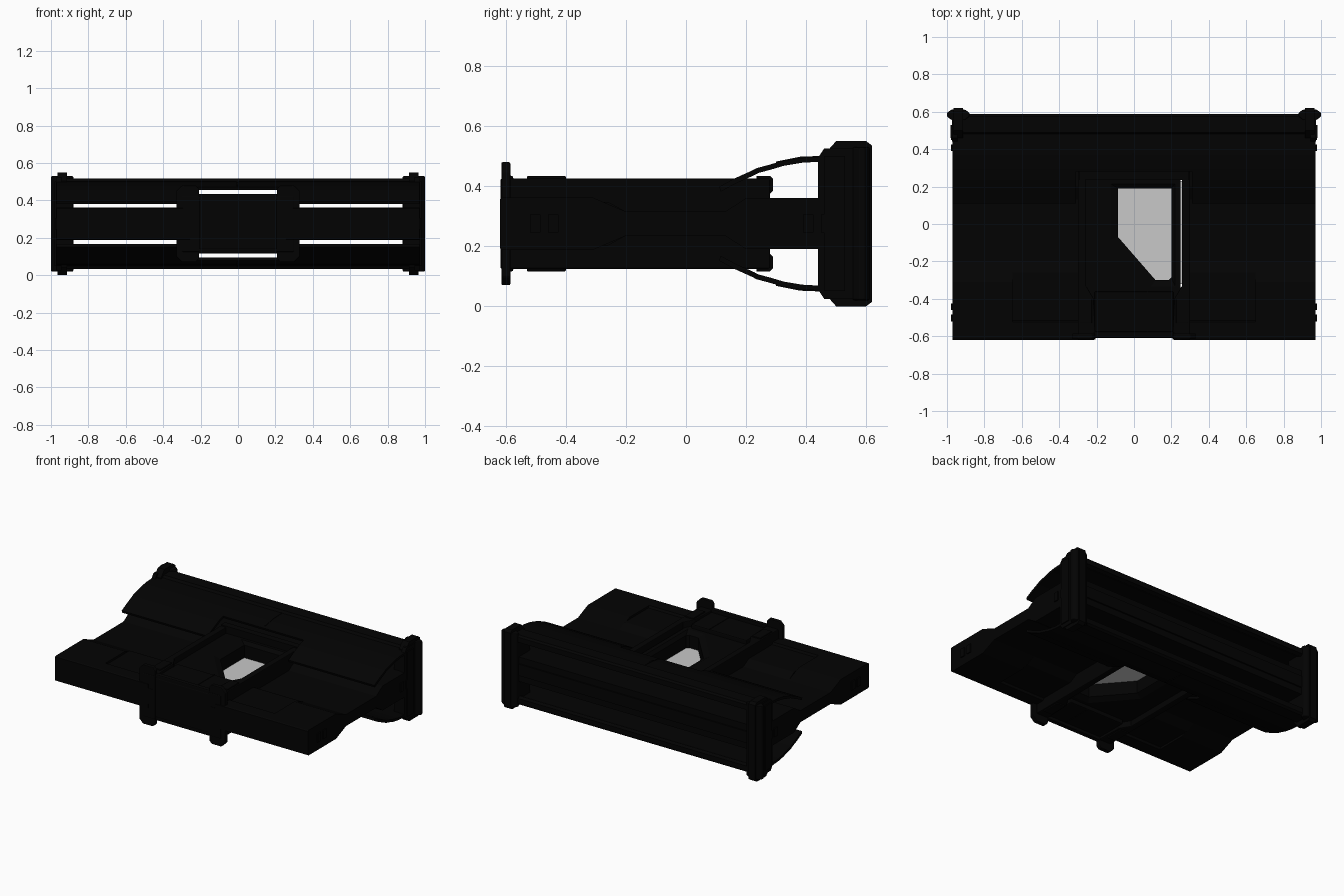
import bpy, bmesh, math

if "Cube" in bpy.data.objects:
    bpy.data.objects.remove(bpy.data.objects["Cube"])

H = 0.55  # total height; everything is mirrored about H / 2


def material(name, v):
    m = bpy.data.materials.new(name)
    m.diffuse_color = (v, v, v, 1)
    m.use_nodes = True
    m.node_tree.nodes["Principled BSDF"].inputs["Base Color"].default_value = m.diffuse_color
    return m


BLACK = material("hull black", 0.0008)
GREY = material("window grey", 0.58)


def finish(name, bm, mat=BLACK, bevel=0.0, smooth=False):
    bmesh.ops.recalc_face_normals(bm, faces=bm.faces)
    me = bpy.data.meshes.new(name)
    bm.to_mesh(me)
    bm.free()
    me.materials.append(mat)
    ob = bpy.data.objects.new(name, me)
    bpy.context.collection.objects.link(ob)
    if bevel:
        b = ob.modifiers.new("bevel", 'BEVEL')
        b.width, b.segments = bevel, 2
    if smooth:
        bpy.ops.object.select_all(action='DESELECT')
        ob.select_set(True)
        bpy.context.view_layer.objects.active = ob
        bpy.ops.object.shade_smooth_by_angle(angle=math.radians(30))
    return ob


def loft(name, rings, closed=False, **kw):
    """Join equal-length rings of points; closed links last ring to first."""
    bm = bmesh.new()
    vs = [[bm.verts.new(p) for p in r] for r in rings]
    n = len(vs[0])
    pairs = list(zip(vs, vs[1:]))
    if closed:
        pairs.append((vs[-1], vs[0]))
    for a, b in pairs:
        for i in range(n):
            j = (i + 1) % n
            bm.faces.new((a[i], a[j], b[j], b[i]))
    if not closed:
        bm.faces.new(vs[0])
        bm.faces.new(vs[-1])
    return finish(name, bm, **kw)


def profile_x(name, yz, x0, x1, **kw):
    return loft(name, [[(x, y, z) for y, z in yz] for x in (x0, x1)], **kw)


def plan_z(name, xy, z0, z1, **kw):
    return loft(name, [[(x, y, z) for x, y in xy] for z in (z0, z1)], **kw)


def box(name, x0, x1, y0, y1, z0, z1, **kw):
    return plan_z(name, [(x0, y0), (x1, y0), (x1, y1), (x0, y1)], z0, z1, **kw)


def flip(yz):
    return [(y, H - z) for y, z in yz]


def symmetric(top):
    return top + flip(top)[::-1]


# Hub: ring with a chamfered six-sided shaft through it
outer = [(-.27, .25), (.249, .25), (.249, -.35), (.21, -.605), (-.21, -.605), (-.27, -.35)]
rim = [(-.125, .215), (.22, .215), (.22, -.335), (.2, -.335), (.09, -.335), (-.125, -.085)]
shaft = [(-.085, .19), (.2, .19), (.2, -.285), (.185, -.3), (.115, -.3), (-.085, -.07)]
levels = [(outer, .165), (outer, .385), (rim, .385), (shaft, .365), (shaft, .185), (rim, .165)]
loft("hub", [[(x, y, z) for x, y in r] for r, z in levels], closed=True)
plan_z("window", [(x * 1.04, y * 1.02) for x, y in shaft], .272, .278, mat=GREY)
box("slot_window", .245, .26, -.32, .23, .272, .278, mat=GREY)
box("hub_nose", -.212, .212, -.61, -.36, .137, .413, bevel=.008)
box("nose_lip", -.215, .215, -.608, -.575, .115, .435, bevel=.008)
for z in (.41, .134):
    box("nose_seam", .07, .076, -.58, -.36, z, z + .006)

# Hub rails, fins and end blocks
for s, side in ((-1, "left"), (1, "right")):
    def xs(a, b):
        return min(s * a, s * b), max(s * a, s * b)

    box(f"hub_rail_{side}", *xs(.256, .3), -.36, .28, .124, .426, bevel=.006)
    rail = [(.205, -.618), (.3, -.618), (.3, -.33), (.256, -.33), (.215, -.4)]
    plan_z(f"rail_front_{side}", [(s * x, y) for x, y in rail], .124, .426, bevel=.006)
    box(f"rail_cap_{side}", *xs(.225, .29), -.53, -.4, .116, .434, bevel=.004)
    # Fin with cut outer corners
    fin = [(.208, .46), (.225, .48), (.3, .48), (.33, .45)]
    loft(f"front_fin_{side}", [[(s * x, y, z) for x, z in symmetric(fin)] for y in (-.615, -.585)],
         bevel=.005)
    box(f"fin_latch_{side}", *xs(.215, .285), -.62, -.6, .22, .33)

    # Wing: thick leading edge, thin waist, thick root at the rear
    tail = [(-.2, .315), (.13, .315), (.2, .36), (.57, .36)]
    profile_x(f"wing_outer_{side}", symmetric([(-.62, .357), (-.61, .362), (-.31, .362)] + tail),
              *xs(.65, .97))
    profile_x(f"wing_inner_{side}",
              symmetric([(-.62, .357), (-.61, .362), (-.525, .362), (-.515, .348), (-.26, .348)] + tail),
              *xs(.256, .65))
    for y0 in (-.52, -.46, .39, .45):
        box(f"wing_lug_{side}", *xs(.95, .978), y0, y0 + .035, .245, .305)

    # End post: side plate, rounded column and cap
    profile_x(f"post_plate_{side}",
              symmetric([(.445, .488), (.46, .49), (.575, .49)]), *xs(.885, .968))
    profile_x(f"post_edge_{side}",
              symmetric([(.44, .495), (.46, .525), (.58, .525)]), *xs(.945, .972))
    col = [(.88, .575), (.905, .555), (.975, .555), (1.0, .575),
           (1.0, .595), (.975, .612), (.905, .612), (.88, .595)]
    plan_z(f"post_column_{side}", [(s * x, y) for x, y in col], .02, .53, bevel=.006)
    profile_x(f"post_cap_{side}",
              symmetric([(.46, .505), (.5, .55), (.6, .55), (.62, .535)]), *xs(.915, .965))
    box(f"post_rib_{side}", *xs(.95, .98), .46, .53, .05, .5)

# Root joining both wings behind the hub
box("rear_root", -.27, .27, .245, .57, .19, .36)
box("root_band", -.88, .88, .565, .58, .235, .315)

# Upper and lower curved shells, notched around the hub
curve = [(.28, .472), (.32, .484), (.38, .494), (.45, .498), (.58, .5)]
lip = [(.11, .398), (.16, .425), (.22, .452), (.235, .46)]
for name, f in (("upper", lambda p: p), ("lower", flip)):
    def skin(path, t=.016):
        return f(path + [(y + .006, z - t) for y, z in path[::-1]])

    profile_x(f"{name}_shell", skin(curve), -.97, .97, smooth=True)
    for s, side in ((-1, "left"), (1, "right")):
        profile_x(f"{name}_shell_lip_{side}", skin(lip + curve[:1]),
                  min(s * .31, s * .97), max(s * .31, s * .97), smooth=True)
    # Rear rail and shell seams
    profile_x(f"{name}_rear_rail",
              f([(.48, .5), (.49, .516), (.575, .516), (.588, .505), (.588, .47), (.56, .465)]),
              -.93, .93)
    profile_x(f"{name}_shell_seam", f([(.3, .47), (.3, .482), (.38, .498), (.48, .502), (.48, .49)]),
              -.008, .002)
    # Cross block closing the rear of the hub
    profile_x(f"{name}_hub_block",
              f([(.235, .375), (.235, .434), (.28, .434), (.29, .424), (.29, .385), (.28, .375)]),
              -.295, .295)
    profile_x(f"{name}_block_web", f([(.235, .34), (.235, .38), (.275, .38), (.275, .34)]), -.28, .28)
